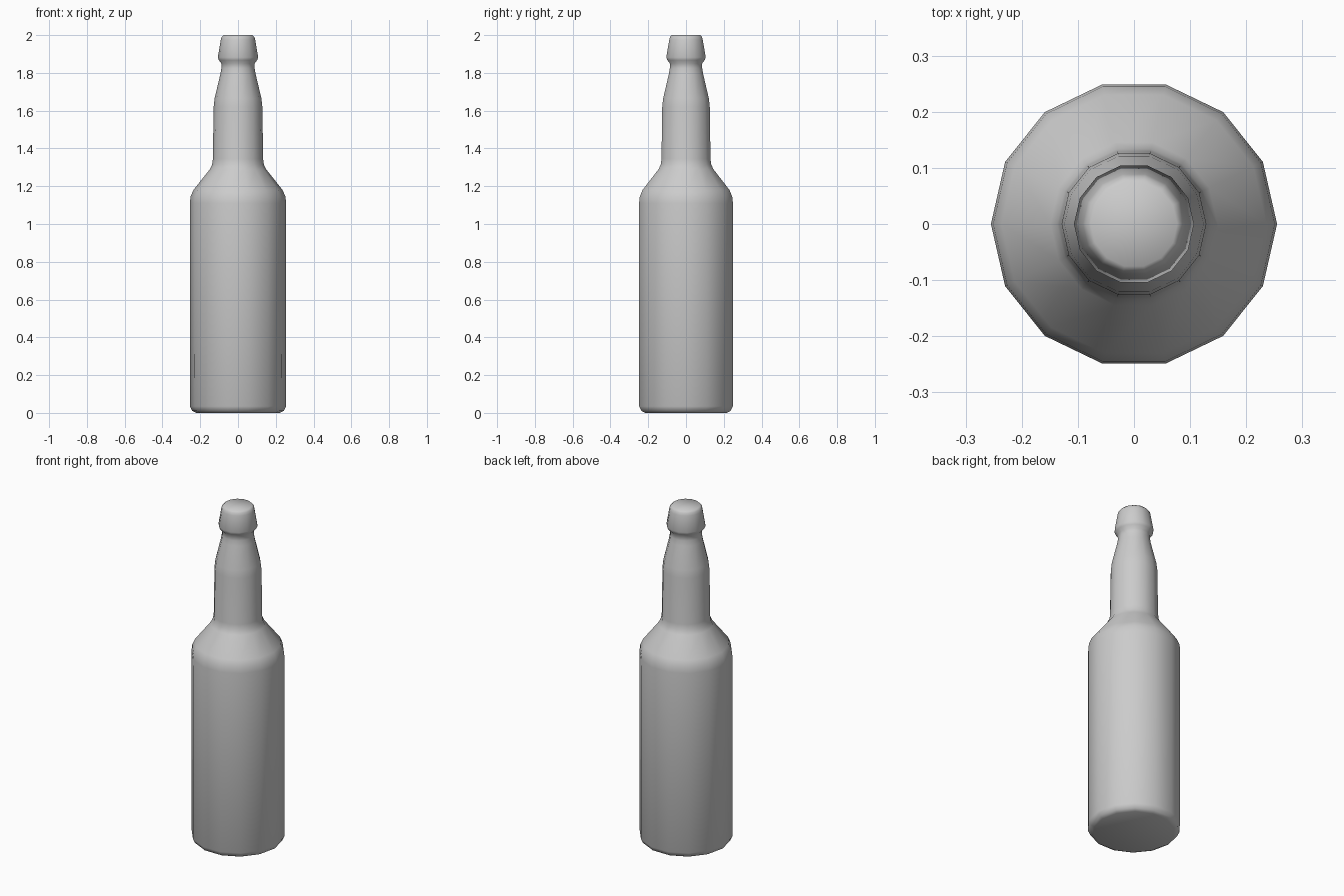
import bpy, bmesh, math

if "Cube" in bpy.data.objects:
    bpy.data.objects.remove(bpy.data.objects["Cube"])

SIDES = 14

# Bottle outline from base to mouth: (radius, height)
PROFILE = [
    (0.222, 0.0), (0.242, 0.01), (0.254, 0.035),
    (0.255, 1.11), (0.251, 1.145), (0.236, 1.18),
    (0.149, 1.29), (0.137, 1.315), (0.133, 1.345),
    (0.129, 1.62), (0.124, 1.665),
    (0.093, 1.795), (0.088, 1.825), (0.088, 1.85),
    (0.101, 1.867), (0.107, 1.882),
    (0.091, 1.975), (0.087, 1.99), (0.077, 2.0),
]

bm = bmesh.new()

# Rings around the axis
rings = []
for r, z in PROFILE:
    rings.append([bm.verts.new((r * math.cos(2 * math.pi * i / SIDES),
                                r * math.sin(2 * math.pi * i / SIDES), z))
                  for i in range(SIDES)])

# Walls between rings
for low, high in zip(rings, rings[1:]):
    for i in range(SIDES):
        j = (i + 1) % SIDES
        bm.faces.new((low[i], low[j], high[j], high[i]))

# Flat base and closed mouth
bm.faces.new(rings[0][::-1])
bm.faces.new(rings[-1])

mesh = bpy.data.meshes.new("bottle")
bm.to_mesh(mesh)
bm.free()
bottle = bpy.data.objects.new("bottle", mesh)
bpy.context.collection.objects.link(bottle)

# Smooth glass surface
for p in mesh.polygons:
    p.use_smooth = True
